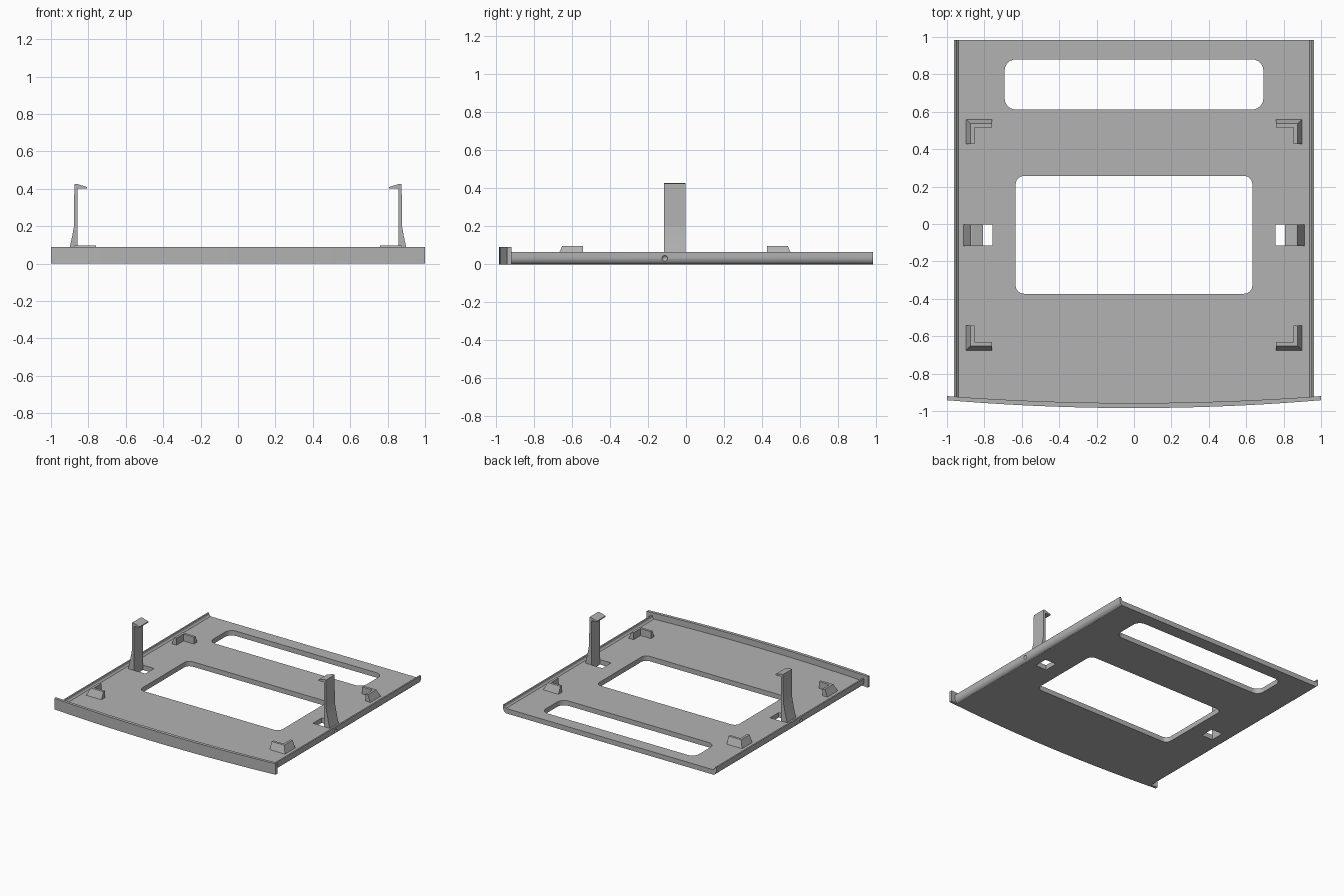
import bpy, bmesh, math
from mathutils import Matrix, Vector

if "Cube" in bpy.data.objects:
    bpy.data.objects.remove(bpy.data.objects["Cube"])

grey = bpy.data.materials.new("plain grey")
grey.diffuse_color = (0.45, 0.45, 0.45, 1)
grey.use_nodes = True
grey.node_tree.nodes["Principled BSDF"].inputs["Base Color"].default_value = grey.diffuse_color

PLATE_TOP = 0.04
BACK = 0.984


def prism(name, pts, lo, hi, axis="z"):
    """Extrude a closed profile: (x, y) along z, or (x, z) along y."""
    def place(p, t):
        return (p[0], p[1], t) if axis == "z" else (p[0], t, p[1])
    bm = bmesh.new()
    a = [bm.verts.new(place(p, lo)) for p in pts]
    b = [bm.verts.new(place(p, hi)) for p in pts]
    n = len(pts)
    bm.faces.new(a)
    bm.faces.new(b)
    for i in range(n):
        j = (i + 1) % n
        bm.faces.new((a[i], a[j], b[j], b[i]))
    return finish(name, bm)


def finish(name, bm):
    bmesh.ops.recalc_face_normals(bm, faces=bm.faces)
    mesh = bpy.data.meshes.new(name)
    bm.to_mesh(mesh)
    bm.free()
    mesh.materials.append(grey)
    ob = bpy.data.objects.new(name, mesh)
    bpy.context.collection.objects.link(ob)
    return ob


def rounded_rect(x0, x1, y0, y1, r, steps=6):
    pts = []
    corners = [(x1 - r, y1 - r), (x0 + r, y1 - r), (x0 + r, y0 + r), (x1 - r, y0 + r)]
    for k, (cx, cy) in enumerate(corners):
        for i in range(steps + 1):
            a = math.pi / 2 * (k + i / steps)
            pts.append((cx + r * math.cos(a), cy + r * math.sin(a)))
    return pts


def cut(ob, cutter):
    mod = ob.modifiers.new("cut", "BOOLEAN")
    mod.operation, mod.solver, mod.object = "DIFFERENCE", "EXACT", cutter
    bpy.context.view_layer.objects.active = ob
    bpy.ops.object.modifier_apply(modifier=mod.name)
    bpy.data.objects.remove(cutter)


def smooth(ob, angle=30):
    bpy.ops.object.select_all(action="DESELECT")
    ob.select_set(True)
    bpy.context.view_layer.objects.active = ob
    bpy.ops.object.shade_smooth_by_angle(angle=math.radians(angle))


def bow(x, end, mid):
    return mid + (end - mid) * x * x


# Base plate with a bowed front edge
xs = [-0.94 + 1.88 * i / 24 for i in range(25)]
plate = prism("base_plate", [(x, bow(x, -0.93, -0.967)) for x in xs]
              + [(0.94, BACK), (-0.94, BACK)], 0, PLATE_TOP)

# Rear slot, centre window and the openings under the clip hooks
cut(plate, prism("slot_cutter", rounded_rect(-0.692, 0.692, 0.612, 0.88, 0.06), -0.1, 0.2))
cut(plate, prism("window_cutter", rounded_rect(-0.633, 0.633, -0.373, 0.257, 0.045), -0.1, 0.2))
for s in (-1, 1):
    cut(plate, prism("clip_cutter", [(s * 0.757, -0.115), (s * 0.857, -0.115),
                                     (s * 0.857, -0.002), (s * 0.757, -0.002)], -0.1, 0.2))

# Bowed front panel
px = [-1 + i / 16 for i in range(33)]
panel = prism("front_panel", [(x, bow(x, -0.942, -0.984)) for x in px]
              + [(x, bow(x, -0.92, -0.957)) for x in reversed(px)], 0, 0.09)
smooth(panel)

for s, side in ((-1, "left"), (1, "right")):
    # Curled side rail with a small detent dimple
    rail = prism(side + "_rail", [(s * x, z) for x, z in (
        (0.93, 0), (0.938, 0), (0.949, 0.006), (0.957, 0.015), (0.962, 0.027),
        (0.963, 0.04), (0.963, 0.065), (0.951, 0.065), (0.947, 0.05),
        (0.937, PLATE_TOP), (0.93, PLATE_TOP))], -0.925, BACK, "y")
    bm = bmesh.new()
    bmesh.ops.create_uvsphere(bm, u_segments=12, v_segments=8, radius=0.018,
                              matrix=Matrix.Translation((s * 0.97, -0.112, 0.03)))
    cut(rail, finish("dimple_cutter", bm))
    smooth(rail)

    # Upright snap clip with a flared foot and an inward hook
    prism(side + "_clip", [(s * x, z) for x, z in (
        (0.857, 0.02), (0.912, 0.02), (0.911, PLATE_TOP), (0.898, 0.095),
        (0.886, 0.15), (0.877, 0.2), (0.875, 0.425), (0.865, 0.427),
        (0.808, 0.41), (0.808, 0.401), (0.857, 0.401))], -0.117, -0.003, "y")

    # L-shaped corner locators with sloped outer faces
    for t, end, yo, yi in ((-1, "front", 0.678, 0.543), (1, "rear", 0.562, 0.427)):
        def ell(out, inn, z):
            x0, y0 = 0.9 - out, yo - out
            xi, yn = 0.9 - inn, yo - inn
            return [Vector((s * x, t * y, z)) for x, y in (
                (x0, y0), (0.76, y0), (0.76, yn), (xi, yn), (xi, yi), (x0, yi))]
        bm = bmesh.new()
        low = [bm.verts.new(v) for v in ell(0, 0.046, PLATE_TOP - 0.005)]
        top = [bm.verts.new(v) for v in ell(0.026, 0.046, 0.097)]
        bm.faces.new(low)
        bm.faces.new(top)
        for i in range(6):
            j = (i + 1) % 6
            bm.faces.new((low[i], low[j], top[j], top[i]))
        finish(f"{end}_{side}_locator", bm)
